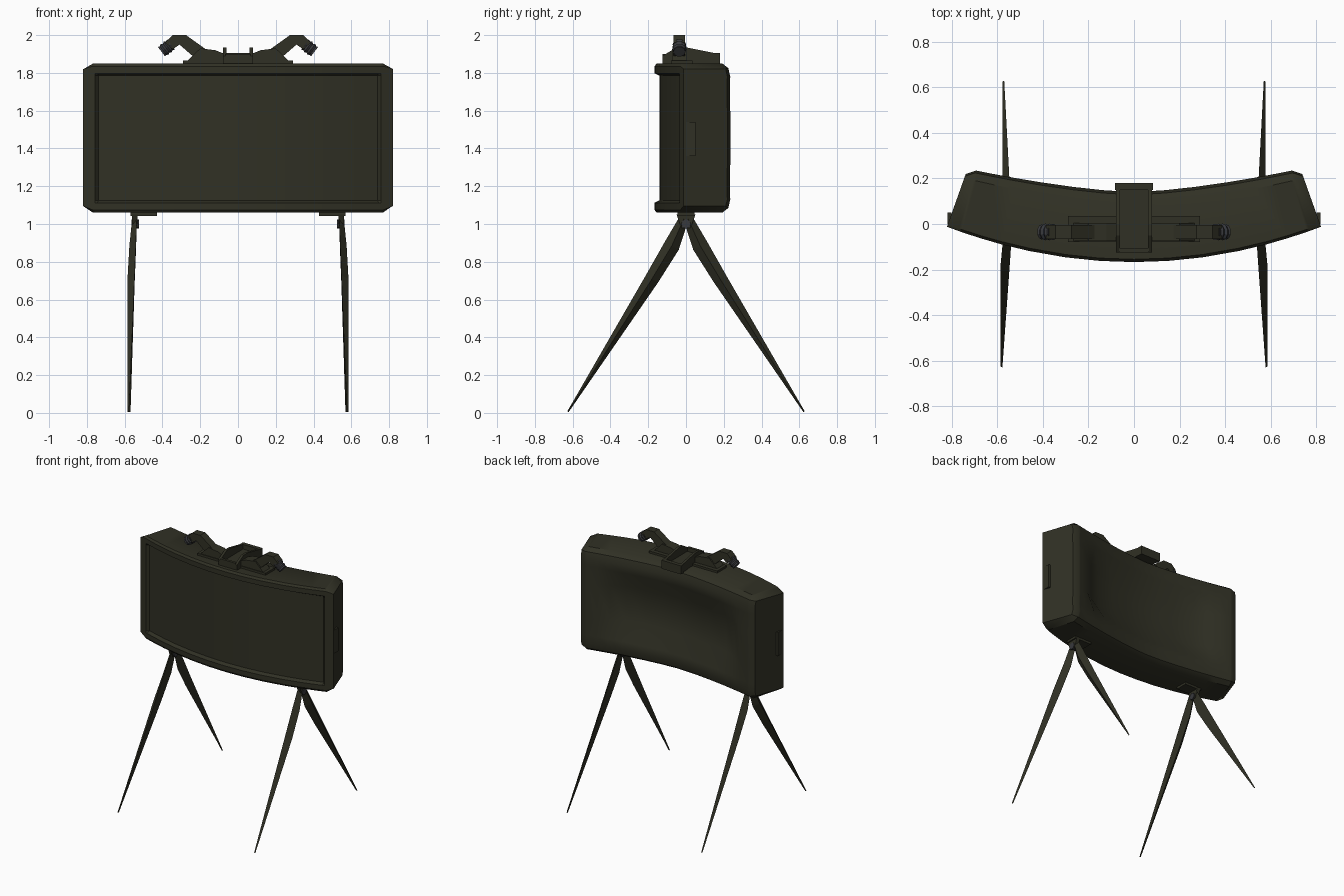
import bpy, bmesh, math
from mathutils import Vector

if "Cube" in bpy.data.objects:
    bpy.data.objects.remove(bpy.data.objects["Cube"])


def material(name, rgb):
    m = bpy.data.materials.new(name)
    m.diffuse_color = (*rgb, 1)
    m.use_nodes = True
    m.node_tree.nodes["Principled BSDF"].inputs["Base Color"].default_value = m.diffuse_color
    return m


OLIVE = material("dark olive", (0.030, 0.030, 0.018))
GREY = material("dark grey", (0.040, 0.041, 0.046))


def loft(name, rings, mat=OLIVE, smooth=None):
    """Skin a list of equal-length point rings and cap both ends."""
    bm = bmesh.new()
    vs = [[bm.verts.new(p) for p in r] for r in rings]
    n = len(vs[0])
    for a, b in zip(vs, vs[1:]):
        for i in range(n):
            j = (i + 1) % n
            bm.faces.new((a[i], a[j], b[j], b[i]))
    bm.faces.new(vs[0])
    bm.faces.new(vs[-1])
    bmesh.ops.recalc_face_normals(bm, faces=bm.faces)
    me = bpy.data.meshes.new(name)
    bm.to_mesh(me)
    bm.free()
    me.materials.append(mat)
    ob = bpy.data.objects.new(name, me)
    bpy.context.collection.objects.link(ob)
    if smooth:
        bpy.ops.object.select_all(action='DESELECT')
        ob.select_set(True)
        bpy.context.view_layer.objects.active = ob
        bpy.ops.object.shade_smooth_by_angle(angle=math.radians(smooth))
    return ob


def prism_x(name, yz, x0, x1, mat=OLIVE):
    return loft(name, [[(x, y, z) for y, z in yz] for x in (x0, x1)], mat)


def prism_y(name, xz, y0, y1, mat=OLIVE):
    return loft(name, [[(x, y, z) for x, z in xz] for y in (y0, y1)], mat)


def box(name, x0, x1, y0, y1, z0, z1, mat=OLIVE):
    return prism_x(name, [(y0, z0), (y1, z0), (y1, z1), (y0, z1)], x0, x1, mat)


def tube(name, p, q, radii, mat, sides=8):
    p, q = Vector(p), Vector(q)
    rot = (q - p).to_track_quat('Z', 'Y')
    rings = []
    for k, r in enumerate(radii):
        c = p.lerp(q, k / (len(radii) - 1))
        rings.append([c + rot @ Vector((r * math.cos(a), r * math.sin(a), 0))
                      for a in (2 * math.pi * i / sides for i in range(sides))])
    return loft(name, rings, mat)


# Curved body: depth/height section swept across the width, framed front, hollowed back
Z0, Z1, ZM = 1.06, 1.85, 1.455


def section(rec, hollow):
    low = [(rec, 1.125), (0, 1.112), (0, 1.075), (0.04, Z0), (0.84, Z0),
           (0.96, 1.085), (1, 1.13), (0.99, 1.19), (1 - hollow, 1.32)]
    return low + [(t, 2 * ZM - z) for t, z in reversed(low)]


def station(x, ends):
    ax = abs(x)
    xb = x * 0.9
    yf = -0.167 + 0.155 * (ax / 0.82) ** 2
    yb = 0.14 + 0.1 * (abs(xb) / 0.72) ** 1.5
    rec = 0.085 if ax < 0.755 else 0
    hollow = 0.22 if ax < 0.5 else (0.12 if ax < 0.6 else 0)
    ring = []
    for t, z in section(rec, hollow):
        if ends:
            z = min(max(z, Z0 + 0.035), Z1 - 0.03 + (z - ZM) * 0.002)
            z += 0.001 * (t if z > ZM else -t)
        yb2 = yb - (0.025 if ends else 0)
        ring.append((x + t * (xb - x), yf + t * (yb2 - yf), z))
    return ring


half = [0.82, 0.77, 0.757, 0.745, 0.67, 0.58, 0.46, 0.3, 0.15]
xs = [-x for x in half] + [0] + half[::-1]
loft("curved_body", [station(x, abs(x) > 0.8) for x in xs], OLIVE, 35)

# Sight frame on the top, open from above
wall = [(-0.125, 1.845), (0.175, 1.845), (0.175, 1.9), (0.0, 1.935), (-0.05, 1.935), (-0.125, 1.89)]
for s in (-1, 1):
    prism_x("sight_wall", wall, s * 0.062, s * 0.08)
box("sight_floor", -0.065, 0.065, -0.125, 0.15, 1.845, 1.87)
box("sight_back", -0.083, 0.083, 0.15, 0.18, 1.84, 1.905)
box("sight_bar", -0.065, 0.065, -0.125, -0.105, 1.86, 1.9)

for s in (-1, 1):
    # Bases and bent arms either side of the sight
    prism_y("arm_base", [(s * x, z) for x, z in
            [(0.07, 1.845), (0.29, 1.845), (0.27, 1.862), (0.2, 1.93), (0.12, 1.92), (0.07, 1.9)]],
            -0.075, 0.005)
    box("base_plate", s * 0.08, s * 0.29, -0.08, 0.035, 1.84, 1.866)
    prism_y("bent_arm", [(s * x, z) for x, z in
            [(0.17, 1.925), (0.2, 1.885), (0.235, 1.885), (0.31, 1.95), (0.345, 1.925),
             (0.385, 1.96), (0.345, 2.0), (0.275, 2.0)]], -0.065, -0.005)
    # Ribbed plug at the arm end
    tube("ribbed_plug", (s * 0.355, -0.035, 1.95), (s * 0.405, -0.035, 1.912),
         [0.036, 0.03, 0.037, 0.03, 0.037, 0.03, 0.033], GREY, 10)
    # Hinge for the legs
    box("leg_bracket", s * 0.43, s * 0.57, -0.045, 0.045, 1.043, 1.068)
    prism_x("leg_hinge", [(-0.05, 1.05), (0.05, 1.05), (0.025, 0.98), (-0.025, 0.98)],
            s * 0.533, s * 0.56)
    tube("hinge_pin", (s * 0.525, 0, 1.0), (s * 0.565, 0, 1.0), [0.025, 0.025], GREY)
    # Side plate
    box("side_plate", s * 0.80, s * 0.817, 0.0, 0.05, 1.36, 1.54)
    # Folded, tapered legs: y, z, width, inner x, outer x
    for d, tip in ((-1, 0.585), (1, 0.577)):
        rings = []
        for y, z, w, xi, xo in [(0.01, 1.03, 0.05, 0.535, 0.56),
                                (0.075, 0.885, 0.085, 0.54, 0.575),
                                (0.18, 0.71, 0.075, 0.547, tip),
                                (0.625, 0.006, 0.008, tip - 0.008, tip)]:
            dy, dz = 0.86 * w / 2, 0.51 * w / 2
            rings.append([(s * xi, d * (y + dy), z + dz), (s * xo, d * y, z),
                          (s * xi, d * (y - dy), z - dz)])
        loft("front_leg" if d < 0 else "back_leg", rings)
